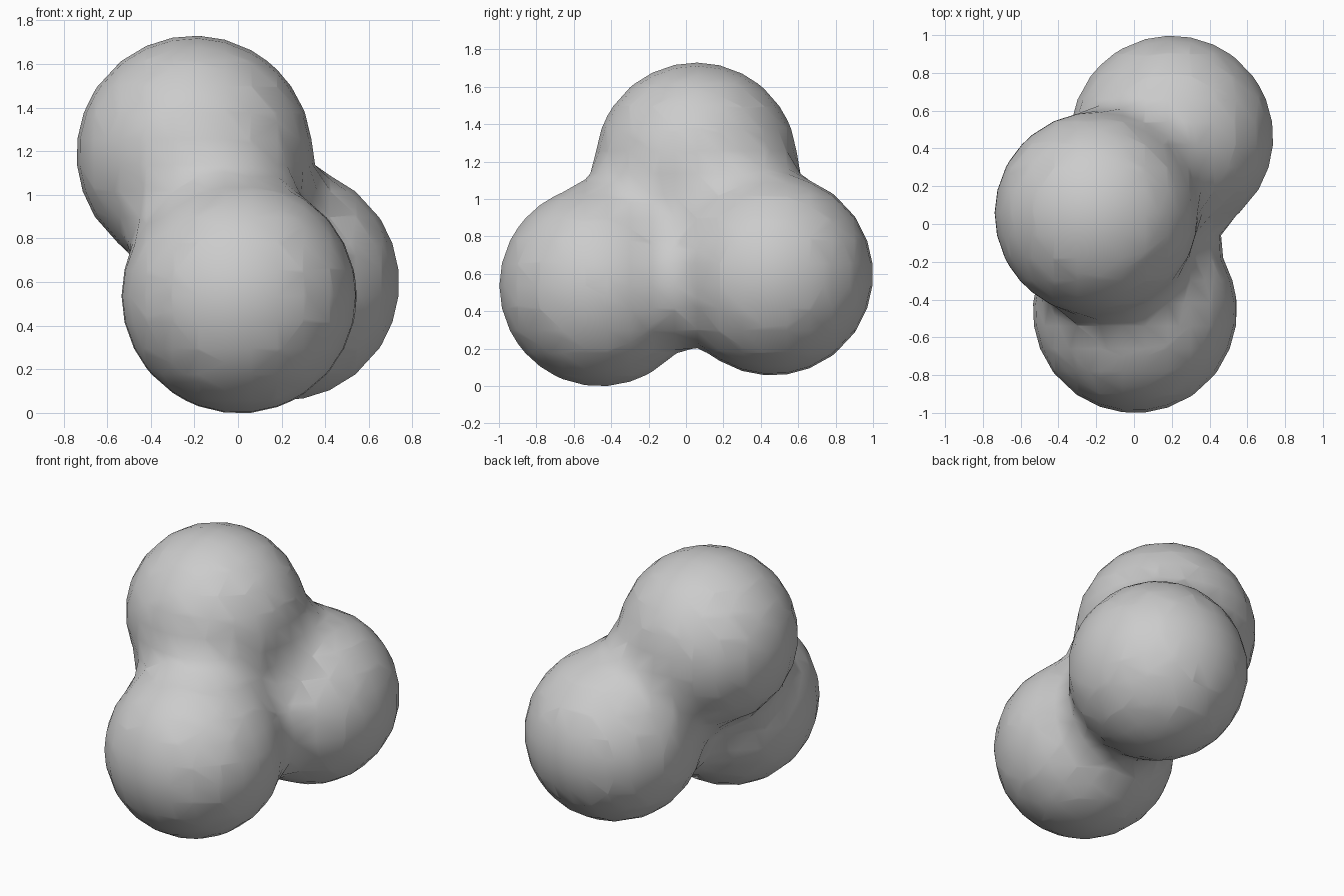
import bpy

if "Cube" in bpy.data.objects:
    bpy.data.objects.remove(bpy.data.objects["Cube"])

# Three blended balls of equal size: front, back and top
RADIUS = 0.54
CENTRES = [(0.005, -0.46, 0.54), (0.2, 0.46, 0.60), (-0.2, 0.055, 1.193)]
FALLOFF = 0.49            # squared ratio of visible radius to field radius

meta = bpy.data.metaballs.new("blob_field")
meta.resolution = meta.render_resolution = 0.12
meta.threshold = 0.6
field = bpy.data.objects.new("blob_field", meta)
bpy.context.collection.objects.link(field)
for centre in CENTRES:
    ball = meta.elements.new(type='BALL')
    ball.co = centre
    ball.radius = RADIUS / FALLOFF ** 0.5
    ball.stiffness = meta.threshold / (1 - FALLOFF) ** 3

# Freeze the field into a smooth mesh
bpy.context.view_layer.update()
deps = bpy.context.evaluated_depsgraph_get()
mesh = bpy.data.meshes.new_from_object(field.evaluated_get(deps), depsgraph=deps)
blob = bpy.data.objects.new("blended_balls", mesh)
bpy.context.collection.objects.link(blob)
bpy.data.objects.remove(field)
mesh.polygons.foreach_set("use_smooth", [True] * len(mesh.polygons))

# Stand the blob on the ground
low = min(v.co.z for v in mesh.vertices)
for v in mesh.vertices:
    v.co.z -= low
